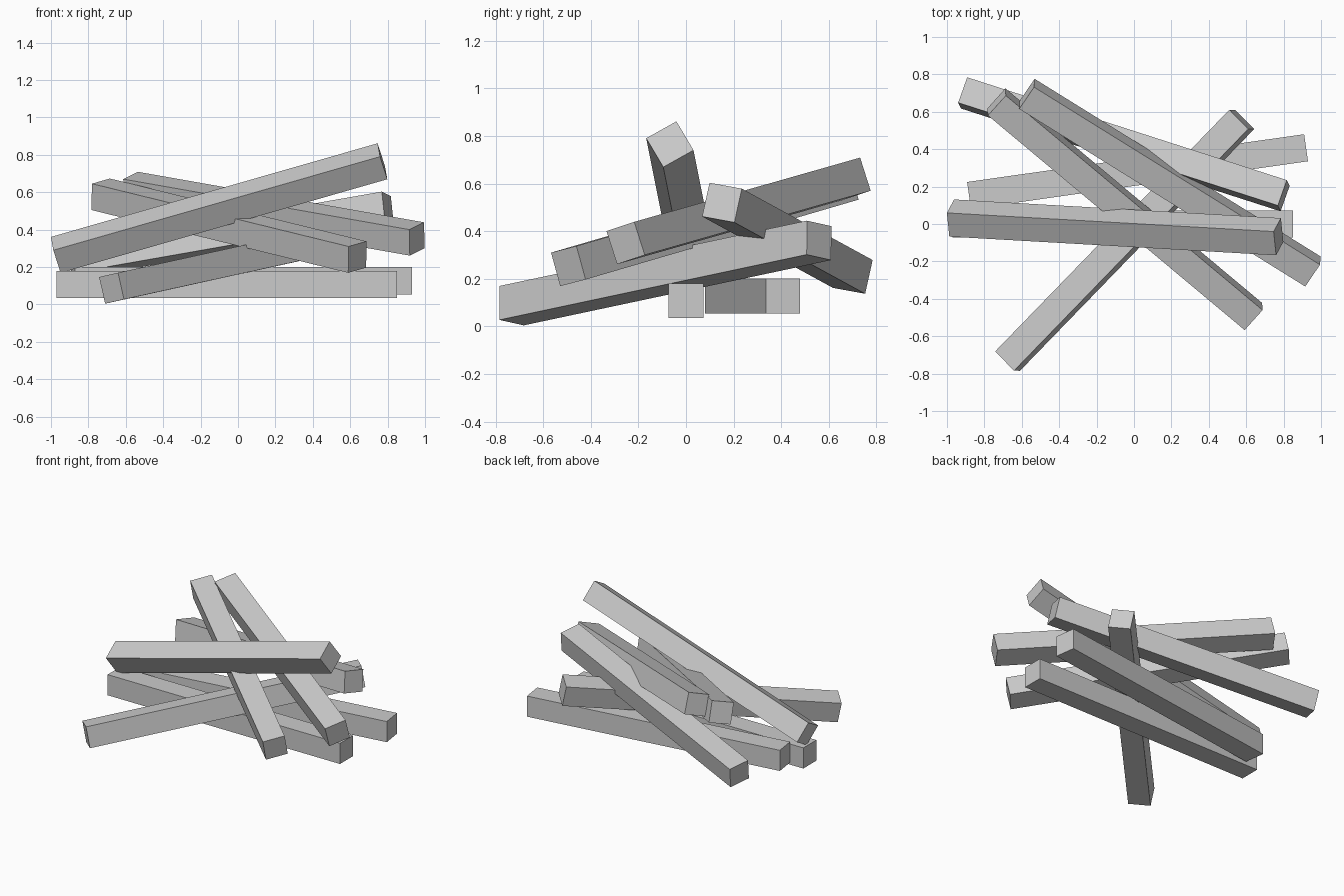
import bpy
from mathutils import Matrix, Vector

if "Cube" in bpy.data.objects:
    bpy.data.objects.remove(bpy.data.objects["Cube"])

LENGTH, WIDTH = 1.82, 0.146


def beam(name, centre, along, side):
    """Square beam at centre, running along one direction and rolled to side."""
    x = Vector(along).normalized()
    y = Vector(side)
    y = (y - x * y.dot(x)).normalized()
    z = x.cross(y)
    bpy.ops.mesh.primitive_cube_add(size=1)
    obj = bpy.context.object
    obj.name = name
    rot = Matrix((x, y, z)).transposed().to_4x4()
    obj.matrix_world = (Matrix.Translation(centre) @ rot
                        @ Matrix.Diagonal((LENGTH, WIDTH, WIDTH, 1)))
    return obj


# Two level beams at the bottom of the pile
beam("base_beam_front", (-0.06, 0, 0.107), (1, 0, 0), (0, 1, 0))
beam("base_beam_back", (0.019, 0.28, 0.127), (1.80, 0.255, 0), (-0.255, 1.80, 0))

# Beams fallen across them
beam("cross_beam", (-0.05, -0.087, 0.224), (1.25, 1.29, 0.274), (0.11, -0.105, 0.025))
beam("back_leaning_beam", (-0.054, 0.426, 0.37), (1.71, -0.55, 0.30), (0.045, 0.135, -0.025))
beam("left_leaning_beam", (-0.048, 0.079, 0.421), (1.37, -1.145, -0.335), (0.095, 0.115, 0.03))
beam("right_leaning_beam", (0.192, 0.221, 0.485), (1.53, -0.95, -0.27), (0.08, 0.12, 0.04))

# Rolled beam on top
beam("top_beam", (-0.101, -0.018, 0.515), (1.752, -0.10, 0.502), (-0.01, 0.127, 0.072))
